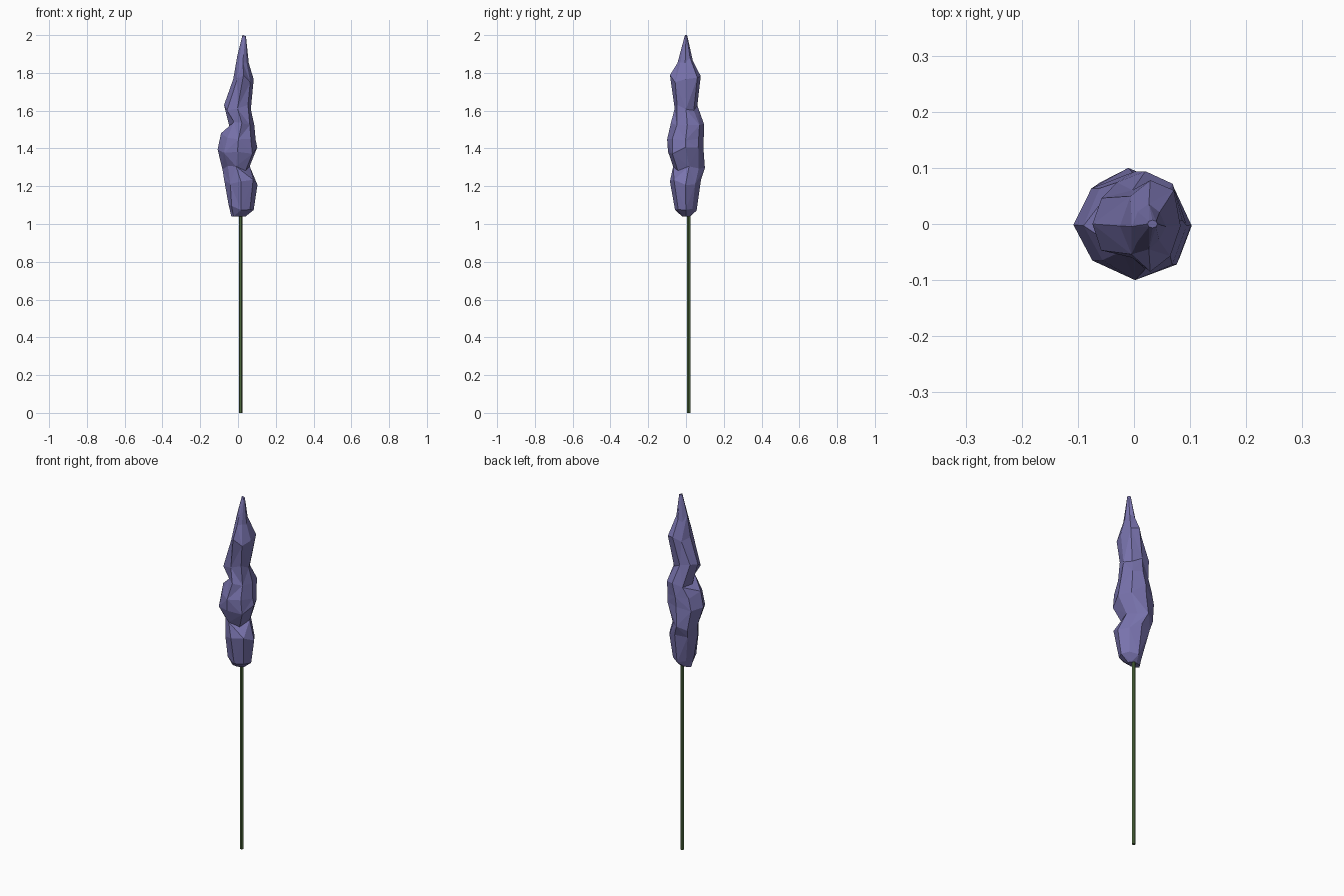
import bpy, bmesh, math, random

if "Cube" in bpy.data.objects:
    bpy.data.objects.remove(bpy.data.objects["Cube"])

random.seed(4)


def material(name, rgb):
    m = bpy.data.materials.new(name)
    m.diffuse_color = (*rgb, 1)
    m.use_nodes = True
    m.node_tree.nodes["Principled BSDF"].inputs["Base Color"].default_value = m.diffuse_color
    return m


def add_object(name, bm, mat):
    bmesh.ops.recalc_face_normals(bm, faces=bm.faces[:])
    me = bpy.data.meshes.new(name)
    bm.to_mesh(me)
    bm.free()
    me.materials.append(mat)
    ob = bpy.data.objects.new(name, me)
    bpy.context.collection.objects.link(ob)
    return ob


def loft(rings):
    """Skin a list of vertex rings, with alternating diagonals and capped ends."""
    bm = bmesh.new()
    vs = [[bm.verts.new(p) for p in r] for r in rings]
    n = len(vs[0])
    for k, (a, b) in enumerate(zip(vs, vs[1:])):
        for i in range(n):
            j = (i + 1) % n
            if (i + k) % 2:
                bm.faces.new((a[i], a[j], b[j]))
                bm.faces.new((a[i], b[j], b[i]))
            else:
                bm.faces.new((a[i], a[j], b[i]))
                bm.faces.new((a[j], b[j], b[i]))
    bm.faces.new(vs[0][::-1])
    bm.faces.new(vs[-1])
    return bm


purple = material("lavender purple", (0.19, 0.172, 0.42))
green = material("stem green", (0.075, 0.14, 0.048))

# Flower head: height, left, right, front and back extents of each ring
profile = [
    (1.04, -0.035, 0.040, -0.020, 0.022),
    (1.085, -0.050, 0.083, -0.058, 0.056),
    (1.22, -0.073, 0.103, -0.085, 0.080),
    (1.29, -0.082, 0.062, -0.068, 0.100),
    (1.39, -0.108, 0.102, -0.095, 0.092),
    (1.46, -0.090, 0.094, -0.100, 0.094),
    (1.53, -0.045, 0.086, -0.080, 0.094),
    (1.62, -0.074, 0.068, -0.060, 0.060),
    (1.77, -0.025, 0.083, -0.085, 0.078),
    (1.87, -0.004, 0.057, -0.045, 0.036),
    (1.995, 0.024, 0.042, -0.007, 0.007),
]
SIDES = 8
rings = []
for k, (z, x0, x1, y0, y1) in enumerate(profile):
    end = k in (0, len(profile) - 1)
    cx, cy = (x0 + x1) / 2, (y0 + y1) / 2
    ring = []
    for i in range(SIDES):
        a = 2 * math.pi * i / SIDES
        # the diagonal corners vary, the four main directions keep the outline
        s = 1 if i % 2 == 0 or end else random.uniform(0.84, 1.12)
        dz = 0 if end else random.uniform(-0.02, 0.02)
        ring.append((cx + (x1 - x0) / 2 * math.cos(a) * s,
                     cy + (y1 - y0) / 2 * math.sin(a) * s, z + dz))
    rings.append(ring)
for i, p in enumerate(rings[-1]):  # slightly raised tip on the left
    if i in (3, 4, 5):
        rings[-1][i] = (p[0], p[1], 2.0)
add_object("flower_head", loft(rings), purple)

# Thin straight stem reaching into the head
stem = [[(0.014 + 0.010 * math.cos(math.pi * i / 3),
          0.014 + 0.010 * math.sin(math.pi * i / 3), z) for i in range(6)]
        for z in (0.0, 1.08)]
add_object("stem", loft(stem), green)
